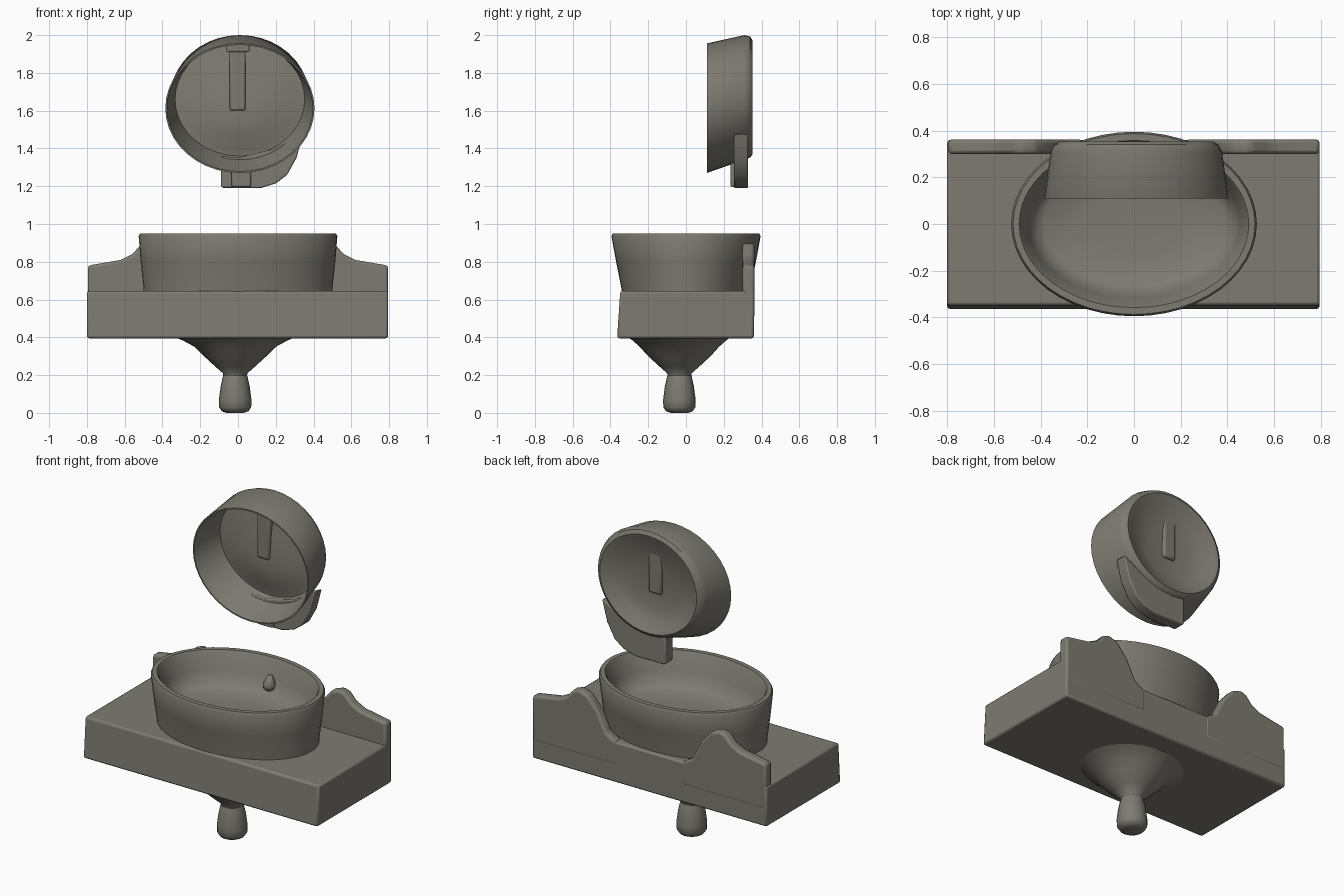
import bpy, bmesh, math
from mathutils import Vector

cube = bpy.data.objects.get("Cube")
if cube:
    bpy.data.objects.remove(cube)

clay = bpy.data.materials.new("warm_grey_clay")
clay.use_nodes = True
COLOUR = (0.205, 0.198, 0.168, 1)
clay.diffuse_color = COLOUR
clay.node_tree.nodes["Principled BSDF"].inputs["Base Color"].default_value = COLOUR


def finish(name, bm, bevel=0, angle=40):
    """Turn a bmesh into a shaded object, with optional rounded edges."""
    bmesh.ops.recalc_face_normals(bm, faces=bm.faces)
    mesh = bpy.data.meshes.new(name)
    bm.to_mesh(mesh)
    bm.free()
    mesh.materials.append(clay)
    ob = bpy.data.objects.new(name, mesh)
    bpy.context.collection.objects.link(ob)
    if bevel:
        mod = ob.modifiers.new("rounding", 'BEVEL')
        mod.width, mod.segments = bevel, 2
        mod.limit_method = 'ANGLE'
    bpy.ops.object.select_all(action='DESELECT')
    ob.select_set(True)
    bpy.context.view_layer.objects.active = ob
    bpy.ops.object.shade_smooth_by_angle(angle=math.radians(angle))
    return ob


def loft(name, rings, axis='Z', sides=40, angle=40):
    """Skin a stack of ellipses given as (position, offset, radius a, radius b)."""
    bm = bmesh.new()
    loops = []
    for pos, (u, v), ra, rb in rings:
        loop = []
        for i in range(sides):
            t = math.tau * i / sides
            a, b = u + ra * math.cos(t), v + rb * math.sin(t)
            loop.append(bm.verts.new((a, b, pos) if axis == 'Z' else (a, pos, b)))
        loops.append(loop)
    for low, high in zip(loops, loops[1:]):
        for i in range(sides):
            j = (i + 1) % sides
            bm.faces.new((low[i], low[j], high[j], high[i]))
    bm.faces.new(loops[0])
    bm.faces.new(loops[-1])
    return finish(name, bm, angle=angle)


def plate(name, outline, y0, y1, bevel):
    """Extrude an outline in x and z along y."""
    bm = bmesh.new()
    face = bm.faces.new([bm.verts.new((x, y0, z)) for x, z in outline])
    res = bmesh.ops.extrude_face_region(bm, geom=[face])
    verts = [g for g in res["geom"] if isinstance(g, bmesh.types.BMVert)]
    bmesh.ops.translate(bm, verts=verts, vec=Vector((0, y1 - y0, 0)))
    return finish(name, bm, bevel)


def box(name, x0, x1, y0, y1, z0, z1, bevel):
    return plate(name, [(x0, z0), (x1, z0), (x1, z1), (x0, z1)], y0, y1, bevel)


# Counter slab, its front face leaning back slightly
slab = box("counter_slab", -0.8, 0.795, -0.36, 0.36, 0.395, 0.645, 0.012)
for v in slab.data.vertices:
    if v.co.y < 0:
        v.co.y += 0.012 if v.co.z > 0.5 else -0.005

# Raised back edge: a curved shoulder on each side of the basin
shoulder = [(0.795, 0.5), (0.795, 0.78), (0.62, 0.81), (0.56, 0.84), (0.52, 0.885),
            (0.48, 0.9), (0.42, 0.88), (0.35, 0.8), (0.29, 0.68), (0.22, 0.64), (0.22, 0.5)]
for side, sign in (("left", 1), ("right", -1)):
    plate(f"backsplash_{side}", [(sign * x, z) for x, z in shoulder], 0.3, 0.362, 0.015)

# Oval basin: up the outside, over the rim and down to the floor
mid = (0, 0)
loft("basin", [
    (0.6, mid, 0.5, 0.335), (0.66, mid, 0.5, 0.342), (0.8, mid, 0.515, 0.37),
    (0.935, mid, 0.526, 0.395), (0.95, mid, 0.518, 0.387), (0.95, mid, 0.492, 0.358),
    (0.935, mid, 0.482, 0.348), (0.84, mid, 0.455, 0.315), (0.775, mid, 0.43, 0.285),
    (0.75, mid, 0.39, 0.25), (0.74, mid, 0.2, 0.13)], sides=48)

# Small knob on the inner back wall
loft("basin_knob", [
    (0.78, (0.01, 0.29), 0.015, 0.015), (0.795, (0.01, 0.29), 0.034, 0.034),
    (0.82, (0.01, 0.29), 0.036, 0.036), (0.845, (0.01, 0.295), 0.024, 0.024),
    (0.865, (0.01, 0.3), 0.014, 0.014)], sides=16, angle=60)

# Drain bowl and rounded pipe end below the counter
c = (-0.015, -0.035)
loft("drain_bowl", [
    (0.405, c, 0.33, 0.28), (0.385, c, 0.28, 0.25), (0.35, c, 0.215, 0.21),
    (0.3, c, 0.165, 0.165), (0.245, c, 0.105, 0.105), (0.21, c, 0.065, 0.065),
    (0.19, c, 0.062, 0.062)], sides=28, angle=60)
loft("drain_pipe", [
    (0.22, c, 0.055, 0.055), (0.19, c, 0.066, 0.066), (0.14, c, 0.077, 0.077),
    (0.07, c, 0.086, 0.086), (0.03, c, 0.085, 0.085), (0.008, c, 0.07, 0.07),
    (0, c, 0.045, 0.045)], sides=20, angle=60)

# Floating hood: dished back, round rim, flared open tube, inner bulge
loft("hood", [
    (0.29, (0.01, 1.6), 0.03, 0.03), (0.295, (0.01, 1.62), 0.15, 0.13),
    (0.315, (0.01, 1.65), 0.25, 0.225), (0.345, (0.01, 1.665), 0.305, 0.28),
    (0.353, (0.01, 1.67), 0.33, 0.3), (0.34, (0.01, 1.672), 0.352, 0.32),
    (0.31, (0.01, 1.67), 0.367, 0.33), (0.11, (0.01, 1.613), 0.395, 0.343),
    (0.11, (0.01, 1.613), 0.387, 0.335), (0.3, (0.01, 1.66), 0.343, 0.3),
    (0.295, (0.01, 1.655), 0.3, 0.265), (0.265, (0.01, 1.6), 0.17, 0.14),
    (0.255, (0.01, 1.58), 0.05, 0.04)], axis='Y', sides=40)

# Vertical bar with its cap inside the hood
box("hood_bar", -0.045, 0.04, 0.245, 0.31, 1.6, 1.93, 0.012)
box("hood_bar_cap", -0.06, 0.06, 0.235, 0.32, 1.91, 1.965, 0.008)

# Sweeping tab below the hood and its small block
plate("hood_tab", [
    (-0.09, 1.2), (-0.08, 1.19), (0.12, 1.19), (0.2, 1.215), (0.26, 1.26), (0.31, 1.35),
    (0.345, 1.48), (0.3, 1.46), (0.2, 1.4), (0, 1.35), (-0.09, 1.36)], 0.255, 0.328, 0.015)
box("hood_tab_block", -0.035, 0.07, 0.235, 0.3, 1.195, 1.33, 0.01)
